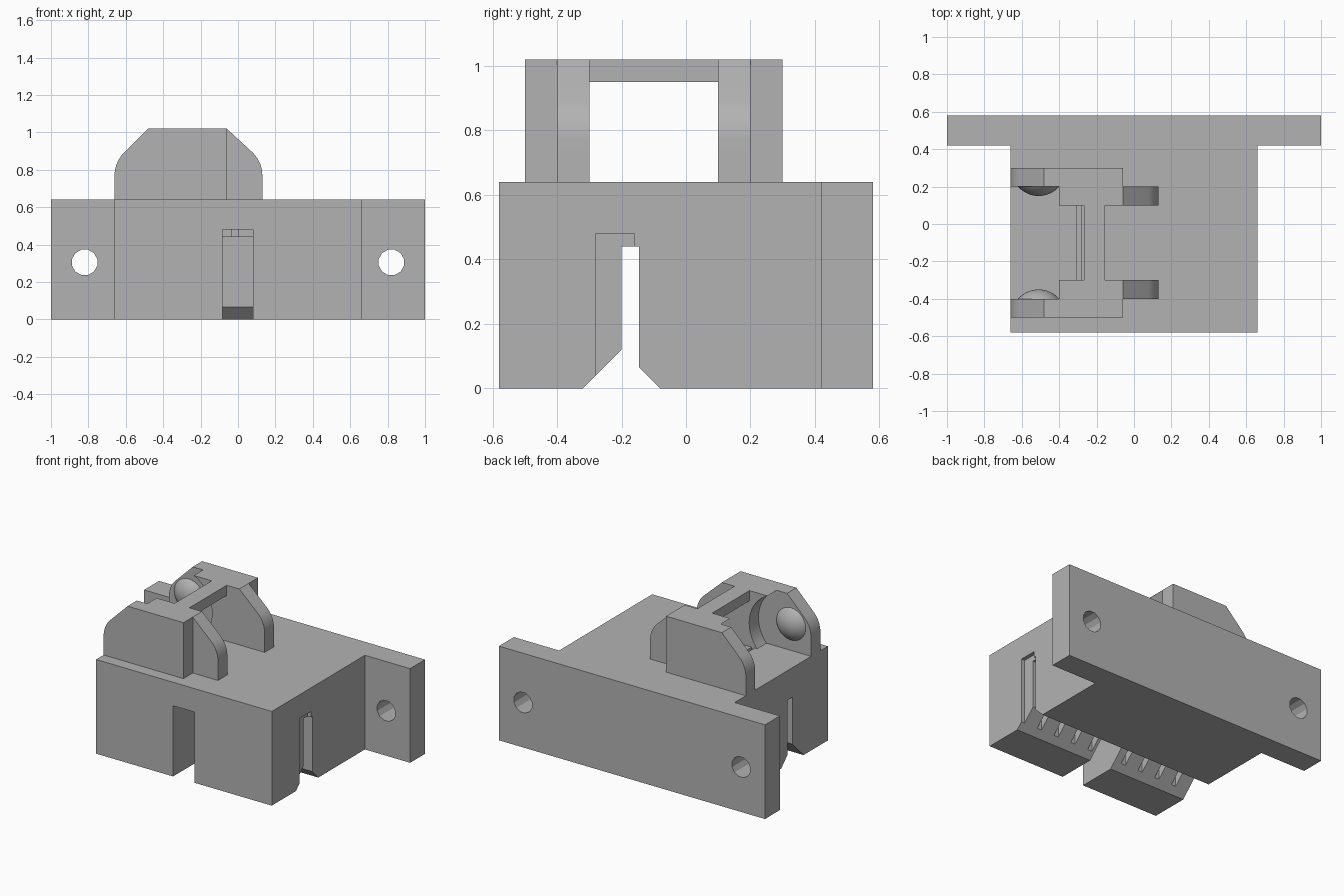
import bpy, bmesh, math
from mathutils import Vector

cube = bpy.data.objects.get("Cube")
if cube:
    bpy.data.objects.remove(cube, do_unlink=True)

grey = bpy.data.materials.new("plain grey")
grey.use_nodes = True
grey.diffuse_color = (0.45, 0.45, 0.45, 1)
grey.node_tree.nodes["Principled BSDF"].inputs["Base Color"].default_value = grey.diffuse_color


def prism(name, outline, axis, start, end):
    """Extrude a closed outline along x, y or z between two positions."""
    def place(p, depth):
        co = list(p)
        co.insert("xyz".index(axis), depth)
        return co
    bm = bmesh.new()
    face = bm.faces.new([bm.verts.new(place(p, start)) for p in outline])
    shift = Vector(place((0, 0), end - start))
    new = bmesh.ops.extrude_face_region(bm, geom=[face])["geom"]
    verts = [v for v in new if isinstance(v, bmesh.types.BMVert)]
    bmesh.ops.translate(bm, verts=verts, vec=shift)
    if not any(f.normal.dot(shift) < 0 and face is f for f in bm.faces) and face.is_valid is False:
        pass
    bmesh.ops.recalc_face_normals(bm, faces=bm.faces)
    mesh = bpy.data.meshes.new(name)
    bm.to_mesh(mesh)
    bm.free()
    mesh.materials.append(grey)
    obj = bpy.data.objects.new(name, mesh)
    bpy.context.collection.objects.link(obj)
    return obj


def box(name, x0, x1, y0, y1, z0, z1):
    return prism(name, [(x0, y0), (x1, y0), (x1, y1), (x0, y1)], "z", z0, z1)


def arc(cx, cz, r, a0, a1, steps):
    angles = [math.radians(a0 + (a1 - a0) * i / steps) for i in range(steps + 1)]
    return [(cx + r * math.cos(a), cz + r * math.sin(a)) for a in angles]


def cut(target, cutter):
    cutter.hide_render = True
    mod = target.modifiers.new("cut", "BOOLEAN")
    mod.operation, mod.solver, mod.object = "DIFFERENCE", "EXACT", cutter
    bpy.context.view_layer.objects.active = target
    bpy.ops.object.modifier_apply(modifier=mod.name)
    bpy.data.objects.remove(cutter, do_unlink=True)


def smooth(obj):
    bpy.ops.object.select_all(action="DESELECT")
    obj.select_set(True)
    bpy.context.view_layer.objects.active = obj
    bpy.ops.object.shade_smooth_by_angle(angle=math.radians(25))


BASE, TOP, W = 0.64, 1.02, 0.66

# T-shaped base block with its rear mounting flange
base = prism("base_block", [(-W, -0.58), (W, -0.58), (W, 0.42), (1, 0.42),
                            (1, 0.58), (-1, 0.58), (-1, 0.42), (-W, 0.42)], "z", 0, BASE)

# screw holes in the flange
for side in (-1, 1):
    cut(base, prism("screw_hole", arc(side * 0.82, 0.305, 0.07, 15, 345, 11), "y", 0.3, 0.7))

# belt channel with a flared mouth
cut(base, prism("belt_channel", [(-0.34, -0.02), (-0.2, 0.12), (-0.2, 0.44), (-0.145, 0.44),
                                 (-0.145, 0.065), (-0.06, -0.02)], "x", -0.8, 0.8))

# narrow tooth grooves along the channel
for k in range(-4, 6):
    x = k * 2 / 15
    cut(base, box("tooth_groove", x - 0.033, x, -0.28, -0.16, -0.02, 0.48))

# front slot
cut(base, box("front_slot", -0.082, 0.08, -0.7, -0.19, -0.02, 0.48))

# fine groove beside the bridge
cut(base, box("fine_groove", -0.305, -0.283, -0.3, 0.1, 0.62, 0.7))

# upright brackets: outer cheek, inner lobe and bearing dome on each side
MID_Y, AXIS_X, AXIS_Z = -0.1, -0.51, 0.8
cheek = [(-0.06, BASE), (-0.06, TOP), (-0.48, TOP)] + arc(-0.49, 0.77, 0.17, 135, 180, 8) + [(-W, BASE)]
recess = 0.245
low = math.degrees(math.asin((BASE - AXIS_Z) / recess))
high = math.degrees(math.asin((TOP - AXIS_Z) / recess))
lobe = ([(-0.06, TOP)] + arc(-0.04, 0.77, 0.17, 45, 0, 8) + [(0.13, BASE)]
        + arc(AXIS_X, AXIS_Z, recess, low, high, 20))

for side, label in ((-1, "front"), (1, "rear")):
    smooth(prism(label + "_cheek", cheek, "y", MID_Y + side * 0.4, MID_Y + side * 0.3))
    smooth(prism(label + "_lobe", lobe, "y", MID_Y + side * 0.3, MID_Y + side * 0.2))

    # spherical cap on the inner cheek face
    radius, rise = 0.146, 0.05
    bm = bmesh.new()
    bmesh.ops.create_uvsphere(bm, u_segments=32, v_segments=32, radius=radius)
    bmesh.ops.bisect_plane(bm, geom=bm.verts[:] + bm.edges[:] + bm.faces[:],
                           plane_co=(0, 0, radius - rise), plane_no=(0, 0, 1), clear_inner=True)
    mesh = bpy.data.meshes.new(label + "_dome")
    bm.to_mesh(mesh)
    bm.free()
    mesh.materials.append(grey)
    dome = bpy.data.objects.new(label + "_dome", mesh)
    bpy.context.collection.objects.link(dome)
    dome.rotation_euler.x = side * math.pi / 2
    dome.location = (AXIS_X, MID_Y + side * (0.3 + radius - rise), AXIS_Z + 0.02)
    smooth(dome)

# bridge joining the brackets
box("bridge", -0.267, -0.155, -0.3, 0.1, 0.95, TOP)
